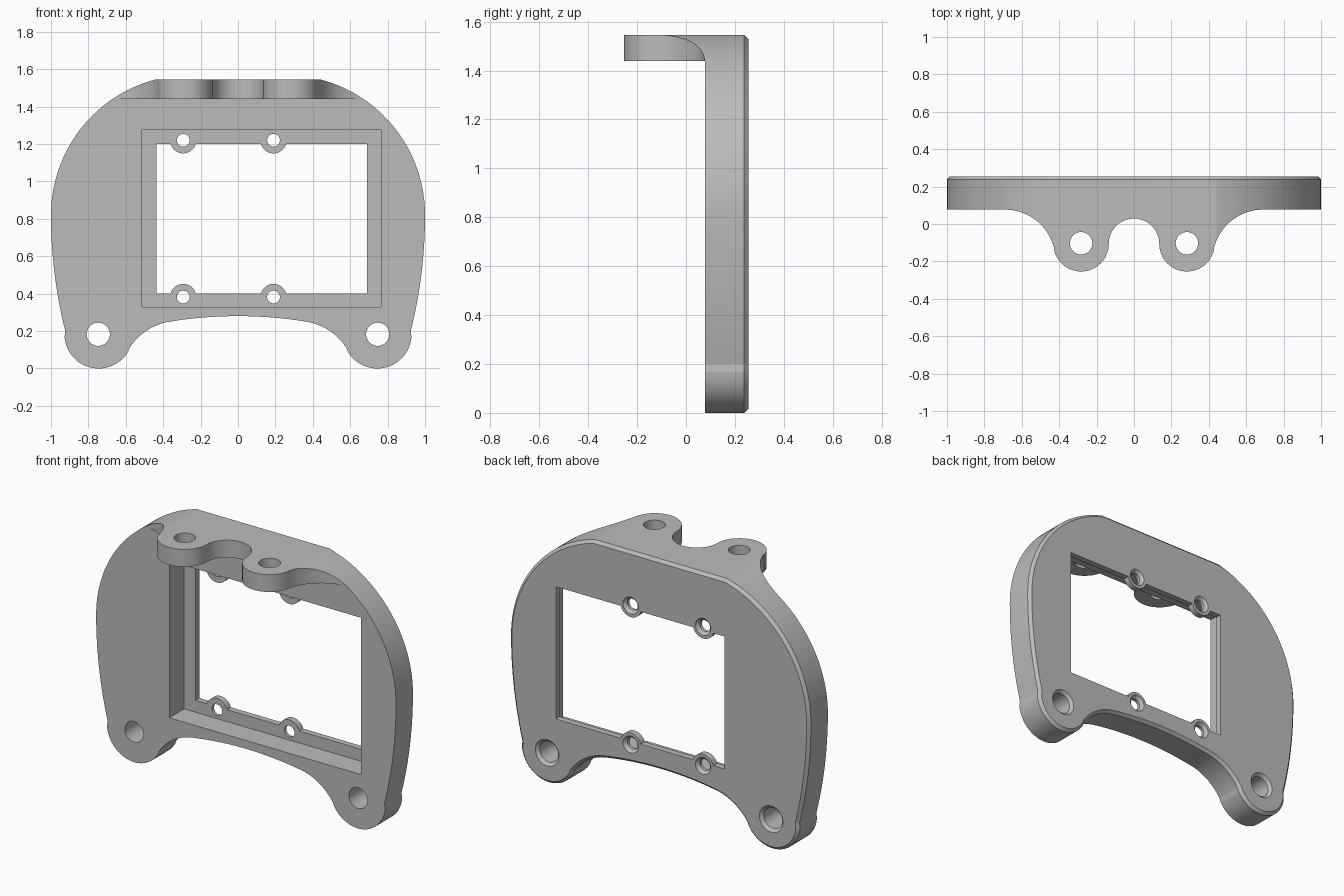
import bpy, bmesh
from math import cos, sin, radians, degrees, asin, hypot

cube = bpy.data.objects.get("Cube")
if cube:
    bpy.data.objects.remove(cube, do_unlink=True)

FRONT, BACK, CHAMFER = 0.077, 0.255, 0.017
LIP = BACK - 0.037          # front side of the thin window lip
TOP, SHELF = 1.545, 1.44    # upper and lower side of the flange


def arc(cx, cy, r, a, b, n=16):
    """Points on an arc from angle a to b, in degrees."""
    return [(cx + r * cos(radians(a + (b - a) * i / n)),
             cy + r * sin(radians(a + (b - a) * i / n))) for i in range(n + 1)]


def mirrored(half):
    """Close a right half profile with its mirror image."""
    pts = half + [(-x, y) for x, y in reversed(half)]
    return [p for i, p in enumerate(pts)
            if hypot(p[0] - pts[i - 1][0], p[1] - pts[i - 1][1]) > 0.001]


def prism(name, pts, axis, lo, hi, chamfer=0):
    """Extrude a profile along y or z, with an optional chamfer at the far end."""
    place = (lambda p, h: (p[0], h, p[1])) if axis == "y" else (lambda p, h: (p[0], p[1], h))
    bm = bmesh.new()
    face = bm.faces.new([bm.verts.new(place(p, lo)) for p in pts])
    out = bmesh.ops.extrude_face_region(bm, geom=[face], use_keep_orig=True)
    far = [v for v in out["geom"] if isinstance(v, bmesh.types.BMVert)]
    for v in far:
        v.co["xyz".index(axis)] = hi
    bmesh.ops.recalc_face_normals(bm, faces=bm.faces[:])
    if chamfer:
        rim = [e for e in bm.edges if all(v in far for v in e.verts)]
        bmesh.ops.bevel(bm, geom=rim, offset=chamfer, segments=1, affect="EDGES")
    return finish(name, bm)


def turned(name, x, z, rings):
    """Round cutter along y, from (y, radius) rings."""
    bm = bmesh.new()
    loops = [[bm.verts.new((px, y, pz)) for px, pz in arc(x, z, r, 0, 360, 48)[:-1]]
             for y, r in rings]
    for a, b in zip(loops, loops[1:]):
        for i in range(len(a)):
            bm.faces.new((a[i - 1], a[i], b[i], b[i - 1]))
    bm.faces.new(loops[0])
    bm.faces.new(loops[-1])
    bmesh.ops.recalc_face_normals(bm, faces=bm.faces[:])
    return finish(name, bm)


def finish(name, bm):
    mesh = bpy.data.meshes.new(name)
    bm.to_mesh(mesh)
    bm.free()
    ob = bpy.data.objects.new(name, mesh)
    bpy.context.collection.objects.link(ob)
    return ob


def cut(body, cutter):
    """Subtract the cutter and delete it."""
    mod = body.modifiers.new("cut", "BOOLEAN")
    mod.operation, mod.solver, mod.object = "DIFFERENCE", "EXACT", cutter
    bpy.context.view_layer.objects.active = body
    bpy.ops.object.modifier_apply(modifier=mod.name)
    bpy.data.objects.remove(cutter, do_unlink=True)


def rectangle(x0, x1, y0, y1):
    return [(x0, y0), (x1, y0), (x1, y1), (x0, y1)]


# Outline: rounded shoulders, bowed sides, round feet, arched underside
shoulder = degrees(asin((TOP - 0.82) / 0.75))
crown = degrees(asin(0.379 / 2.26))
outline = mirrored(
    arc(0.25, 0.82, 0.75, shoulder, 0, 28)
    + arc(-1.56, 0.82, 2.56, 0, -14, 12)[1:]
    + arc(0.745, 0.183, 0.183, 0, -150, 30)[1:]
    + arc(0.312, -0.065, 0.32, 30, 78, 14)[1:]
    + arc(0, -1.98, 2.26, 90 - crown, 90, 10)[1:])
frame = prism("mounting_frame", outline, "y", -0.4, BACK, CHAMFER)

# Flange plan: two round tabs with a round notch between them
flange = mirrored(
    [(2, -1), (2, FRONT)]
    + arc(0.69, FRONT - 0.27, 0.27, 90, 168, 20)
    + arc(0.283, -0.106, 0.148, -12, -180, 30)
    + arc(0, -0.106, 0.135, 0, 90, 16)[1:])
cut(frame, prism("flange_cutter", flange, "z", -1, 3))
cut(frame, prism("clearance_cutter", rectangle(-2, 2, -1, SHELF), "y", -1, FRONT))

# Tab holes
for x in (-0.283, 0.283):
    cut(frame, prism("tab_hole", arc(x, -0.103, 0.06, 0, 360, 48)[:-1], "z", 1.2, 2))

# Recess in the front, then the window with screw lugs left standing
cut(frame, prism("recess", rectangle(-0.512, 0.765, 0.33, 1.275), "y", -1, LIP))
LUG_X, LUG_LOW, LUG_HIGH, LUG_R = (-0.293, 0.19), 0.382, 1.22, 0.07
dip = degrees(asin(0.02 / LUG_R))
window = [(-0.436, 0.402)]
for x in LUG_X:
    window += arc(x, LUG_LOW, LUG_R, 180 - dip, dip, 24)
window += [(0.69, 0.402), (0.69, 1.2)]
for x in reversed(LUG_X):
    window += arc(x, LUG_HIGH, LUG_R, -dip, dip - 180, 24)
window += [(-0.436, 1.2)]
cut(frame, prism("window", window, "y", -1, 1))

# Countersunk screw holes in the lugs and the feet
holes = [(x, z, 0.034) for x in LUG_X for z in (LUG_LOW, LUG_HIGH)]
holes += [(x, 0.183, 0.062) for x in (-0.747, 0.747)]
for x, z, r in holes:
    cut(frame, turned("screw_hole", x, z, [(-1, r), (BACK - CHAMFER, r),
                                           (BACK + 0.01, r + CHAMFER + 0.01)]))

# Plain grey finish
grey = bpy.data.materials.new("plain_grey")
grey.use_nodes = True
colour = (0.5, 0.5, 0.5, 1)
grey.diffuse_color = colour
grey.node_tree.nodes["Principled BSDF"].inputs["Base Color"].default_value = colour
frame.data.materials.clear()
frame.data.materials.append(grey)
for face in frame.data.polygons:
    face.material_index = 0

bpy.ops.object.select_all(action="DESELECT")
frame.select_set(True)
bpy.context.view_layer.objects.active = frame
bpy.ops.object.shade_smooth_by_angle(angle=radians(12))
